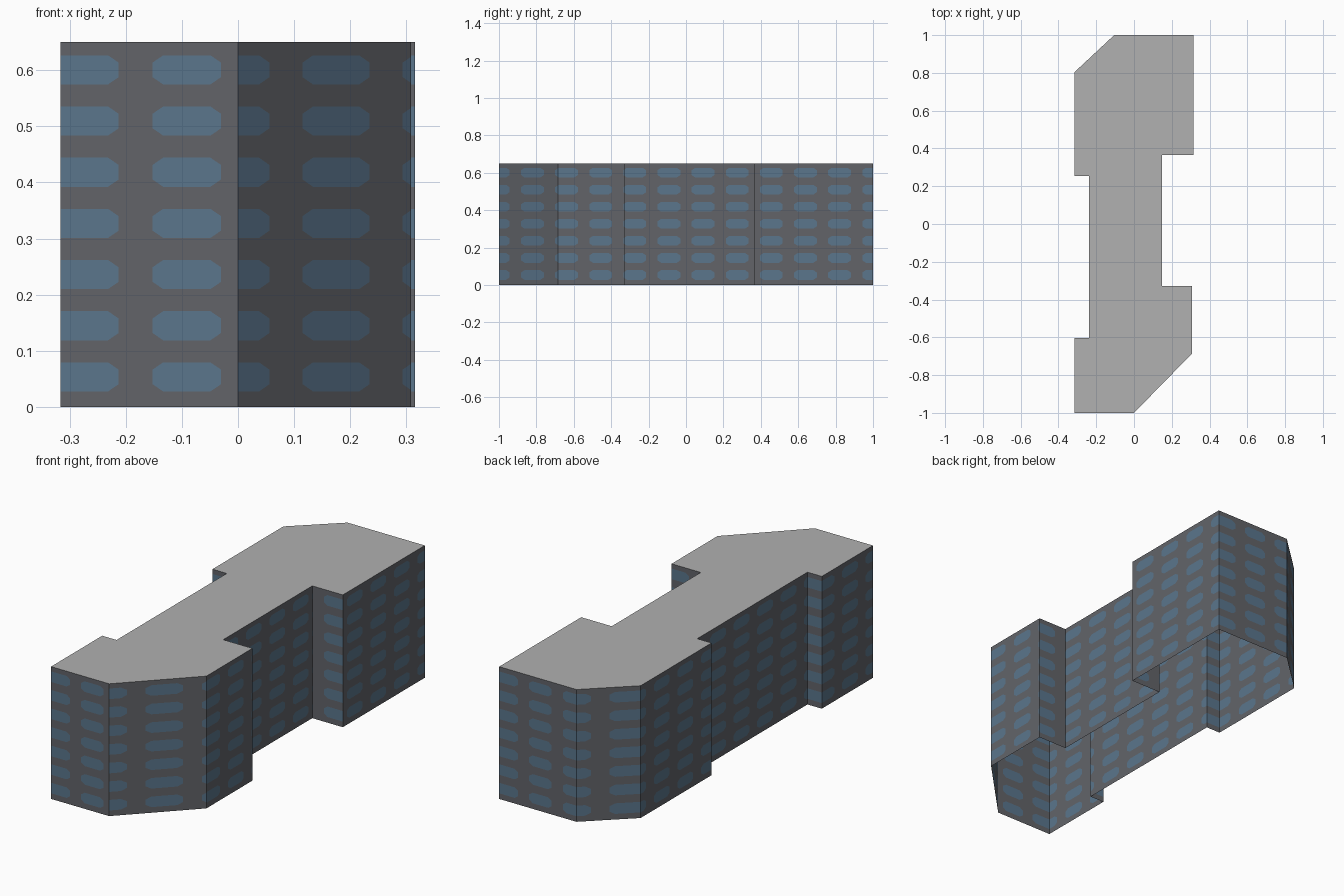
import bpy, bmesh
from mathutils import Vector

if "Cube" in bpy.data.objects:
    bpy.data.objects.remove(bpy.data.objects["Cube"])

HEIGHT = 0.65
ROWS, ROW_PITCH, FIRST_ROW = 7, 0.0912, 0.0535
PITCH, HALF_W, HALF_H = 0.1825, 0.061, 0.026   # window spacing and half sizes
CUT_U, CUT_V = 0.019, 0.013                    # chamfered window corners

# counter-clockwise footprint
FOOTPRINT = [(-0.316, -1), (0, -1), (0.308, -0.685), (0.308, -0.328),
             (0.149, -0.328), (0.149, 0.364), (0.315, 0.364), (0.315, 1),
             (-0.105, 1), (-0.316, 0.803), (-0.316, 0.253), (-0.238, 0.253),
             (-0.238, -0.603), (-0.316, -0.603)]


def material(name, color):
    m = bpy.data.materials.new(name)
    m.diffuse_color = (*color, 1)
    m.use_nodes = True
    m.node_tree.nodes["Principled BSDF"].inputs["Base Color"].default_value = m.diffuse_color
    return m


def make_object(name, bm, mats):
    mesh = bpy.data.meshes.new(name)
    bmesh.ops.remove_doubles(bm, verts=bm.verts, dist=1e-5)
    bm.to_mesh(mesh)
    bm.free()
    for m in mats:
        mesh.materials.append(m)
    ob = bpy.data.objects.new(name, mesh)
    bpy.context.collection.objects.link(ob)
    return ob


def offset_from_window(s):
    return abs(s % PITCH - PITCH / 2)


def half_height(s):
    over = max(0, offset_from_window(s) - (HALF_W - CUT_U))
    return HALF_H - CUT_V * min(1, over / CUT_U)


def add_wall(bm, p, q):
    """One wall in vertical columns; windows follow a grid along x or y."""
    p, q = Vector(p), Vector(q)
    d = q - p
    ax = 0 if abs(d.x) > abs(d.y) else 1
    lo, hi = sorted((p[ax], q[ax]))
    stops = {lo, hi}
    for k in range(-8, 8):
        c = (k + 0.5) * PITCH
        for e in (-HALF_W, CUT_U - HALF_W, HALF_W - CUT_U, HALF_W):
            if lo + 1e-4 < c + e < hi - 1e-4:
                stops.add(c + e)
    stops = sorted(stops, reverse=d[ax] < 0)

    def quad(s0, s1, b0, b1, t0, t1, mat):
        a = p + d * ((s0 - p[ax]) / d[ax])
        b = p + d * ((s1 - p[ax]) / d[ax])
        f = bm.faces.new([bm.verts.new(v) for v in (
            (a.x, a.y, b0), (b.x, b.y, b1), (b.x, b.y, t1), (a.x, a.y, t0))])
        f.material_index = mat

    for s0, s1 in zip(stops, stops[1:]):
        z0 = z1 = 0
        if offset_from_window((s0 + s1) / 2) < HALF_W:
            h0, h1 = half_height(s0), half_height(s1)
            for r in range(ROWS):
                z = FIRST_ROW + r * ROW_PITCH
                quad(s0, s1, z0, z1, z - h0, z - h1, 0)
                quad(s0, s1, z - h0, z - h1, z + h0, z + h1, 1)
                z0, z1 = z + h0, z + h1
        quad(s0, s1, z0, z1, HEIGHT, HEIGHT, 0)


wall_grey = material("wall dark grey", (0.122, 0.127, 0.141))
window_blue = material("window blue", (0.103, 0.18, 0.265))
roof_grey = material("roof light grey", (0.44, 0.44, 0.44))

# walls with cut windows, open underneath
bm = bmesh.new()
for i, p in enumerate(FOOTPRINT):
    add_wall(bm, p, FOOTPRINT[(i + 1) % len(FOOTPRINT)])
make_object("walls", bm, [wall_grey, window_blue])

# flat roof
bm = bmesh.new()
bm.faces.new([bm.verts.new((x, y, HEIGHT)) for x, y in FOOTPRINT])
make_object("roof", bm, [roof_grey])
